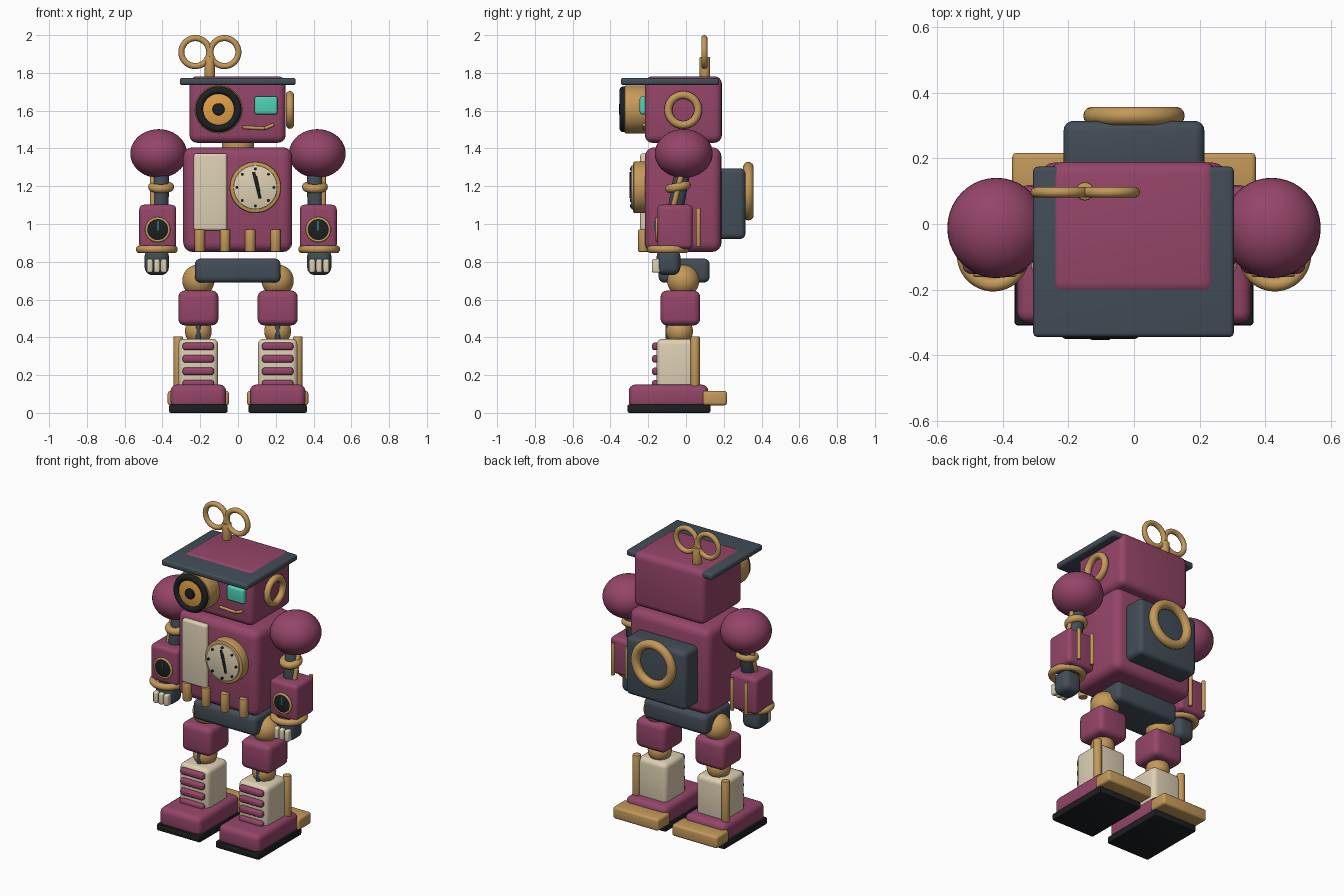
import bpy, bmesh, math
from mathutils import Vector, Matrix

if "Cube" in bpy.data.objects:
    bpy.data.objects.remove(bpy.data.objects["Cube"])


def mat(name, r, g, b):
    m = bpy.data.materials.new(name)
    m.diffuse_color = (r, g, b, 1)
    m.use_nodes = True
    m.node_tree.nodes["Principled BSDF"].inputs["Base Color"].default_value = m.diffuse_color
    return m


RED = mat("crimson", 0.30, 0.06, 0.14)
GOLD = mat("brass", 0.55, 0.32, 0.10)
CREAM = mat("cream", 0.73, 0.63, 0.45)
SLATE = mat("slate", 0.055, 0.075, 0.095)
BLACK = mat("black", 0.012, 0.014, 0.016)
TEAL = mat("teal", 0.08, 0.64, 0.46)
AMBER = mat("amber", 0.75, 0.35, 0.06)


def finish(name, bm, m):
    bmesh.ops.recalc_face_normals(bm, faces=bm.faces[:])
    me = bpy.data.meshes.new(name)
    bm.to_mesh(me)
    bm.free()
    ob = bpy.data.objects.new(name, me)
    bpy.context.collection.objects.link(ob)
    me.materials.append(m)
    bpy.ops.object.select_all(action='DESELECT')
    ob.select_set(True)
    bpy.context.view_layer.objects.active = ob
    bpy.ops.object.shade_smooth_by_angle(angle=math.radians(40))
    return ob


def box(name, x, y, z, m, bevel=0.02, seg=4):
    """Rounded box from (min, max) ranges."""
    bm = bmesh.new()
    bmesh.ops.create_cube(bm, size=1)
    for v in bm.verts:
        v.co = Vector([(r[0] + r[1]) / 2 + c * (r[1] - r[0]) for r, c in zip((x, y, z), v.co)])
    if bevel:
        bmesh.ops.bevel(bm, geom=bm.edges[:], offset=bevel, segments=seg, profile=0.5, affect='EDGES')
    return finish(name, bm, m)


def rod(name, a, b, r, m, bevel=0.006, n=32):
    """Cylinder from point a to point b with softened rims."""
    a, b = Vector(a), Vector(b)
    d = b - a
    bm = bmesh.new()
    bmesh.ops.create_cone(bm, cap_ends=True, segments=n, radius1=r, radius2=r, depth=d.length)
    if bevel:
        rims = [e for e in bm.edges if abs(e.verts[0].co.z - e.verts[1].co.z) < 1e-5]
        bmesh.ops.bevel(bm, geom=rims, offset=bevel, segments=2, profile=0.5, affect='EDGES')
    q = Vector((0, 0, 1)).rotation_difference(d)
    bm.transform(Matrix.Translation((a + b) / 2) @ q.to_matrix().to_4x4())
    return finish(name, bm, m)


def ball(name, c, r, m):
    bm = bmesh.new()
    bmesh.ops.create_uvsphere(bm, u_segments=40, v_segments=24, radius=1)
    bm.transform(Matrix.Translation(c) @ Matrix.Diagonal((*r, 1)))
    return finish(name, bm, m)


def ring(name, c, axis, R, r, m, n=48, k=14):
    """Torus around the given axis."""
    bm = bmesh.new()
    rows = []
    for i in range(n):
        t = 2 * math.pi * i / n
        rows.append([bm.verts.new(((R + r * math.cos(p)) * math.cos(t), (R + r * math.cos(p)) * math.sin(t),
                                   r * math.sin(p))) for p in [2 * math.pi * j / k for j in range(k)]])
    for i in range(n):
        A, B = rows[i], rows[(i + 1) % n]
        for j in range(k):
            bm.faces.new((A[j], B[j], B[(j + 1) % k], A[(j + 1) % k]))
    q = Vector((0, 0, 1)).rotation_difference(Vector(axis))
    bm.transform(Matrix.Translation(c) @ q.to_matrix().to_4x4())
    return finish(name, bm, m)


def span(c, h):
    return (c - h, c + h)


# Head and flat cap
box("head", (-0.257, 0.252), (-0.218, 0.19), (1.43, 1.782), RED, 0.04)
box("cap", (-0.308, 0.305), (-0.345, 0.175), (1.735, 1.774), SLATE, 0.014)
rod("neck", (0, -0.015, 1.38), (0, -0.015, 1.46), 0.085, GOLD)

# Winding key
rod("key_stem", (-0.15, 0.1, 1.76), (-0.15, 0.1, 1.885), 0.028, GOLD)
for s, side in ((-1, "left"), (1, "right")):
    ring("key_loop_" + side, (-0.149 + s * 0.077, 0.097, 1.91), (0, 1, 0), 0.074, 0.016, GOLD)

# Round lens eye
ex, ez = -0.103, 1.607
rod("lens_barrel", (ex, -0.2, ez), (ex, -0.325, ez), 0.127, GOLD, n=48)
ring("lens_rim", (ex, -0.332, ez), (0, 1, 0), 0.101, 0.02, BLACK)
rod("lens_glass", (ex, -0.3, ez), (ex, -0.338, ez), 0.09, AMBER, n=48)
rod("pupil", (ex, -0.33, ez), (ex, -0.354, ez), 0.032, BLACK)

# Square eye, mouth, ear
box("square_eye", (0.087, 0.21), (-0.245, -0.2), (1.58, 1.676), TEAL, 0.014)
mouth = [(0.025, -0.222, 1.512), (0.14, -0.222, 1.506), (0.19, -0.222, 1.526)]
for i in range(2):
    rod("mouth_%d" % i, mouth[i], mouth[i + 1], 0.009, GOLD, 0.003, 12)
ring("ear", (0.275, -0.015, 1.604), (1, 0, 0), 0.079, 0.021, GOLD)

# Torso with front panel and pipes
box("torso", (-0.29, 0.287), (-0.218, 0.188), (0.852, 1.406), RED, 0.05)
box("chest_panel", (-0.235, -0.057), (-0.243, -0.2), (0.965, 1.374), CREAM, 0.015)
for i in range(4):
    x = -0.203 + i * 0.134
    rod("pipe_%d" % i, (x, -0.226, 0.852), (x, -0.226, 0.972), 0.027, GOLD)

# Clock
cx, cz = 0.092, 1.194
rod("clock_case", (cx, -0.2, cz), (cx, -0.28, cz), 0.137, GOLD, 0.012, 48)
rod("clock_face", (cx, -0.25, cz), (cx, -0.29, cz), 0.116, CREAM, 0.004, 48)
for i in range(8):
    t = i * math.pi / 4
    p = (cx + 0.098 * math.sin(t), cz + 0.098 * math.cos(t))
    rod("clock_mark_%d" % i, (p[0], -0.28, p[1]), (p[0], -0.297, p[1]), 0.008, BLACK, 0, 12)
rod("clock_hand_long", (0.082, -0.292, 1.275), (0.117, -0.292, 1.135), 0.007, BLACK, 0.002, 12)
rod("clock_hand_short", (0.092, -0.292, 1.254), (0.11, -0.292, 1.17), 0.008, BLACK, 0.002, 12)

# Backpack
box("backpack", (-0.215, 0.215), (0.15, 0.315), (0.92, 1.295), SLATE, 0.03)
ring("backpack_ring", (0, 0.33, 1.174), (0, 1, 0), 0.127, 0.028, GOLD)

# Pelvis
box("pelvis", (-0.228, 0.225), (-0.145, 0.125), (0.69, 0.817), SLATE, 0.03)

for s, side in ((-1, "left_"), (1, "right_")):
    # Leg
    lx = s * 0.21
    ball(side + "hip", (lx, -0.015, 0.70), (0.085,) * 3, GOLD)
    box(side + "thigh", span(lx, 0.106), (-0.135, 0.075), (0.463, 0.648), RED, 0.035)
    ball(side + "knee", (lx, -0.034, 0.432), (0.071,) * 3, GOLD)
    rod(side + "knee_pin", (lx, -0.094, 0.36), (lx, -0.094, 0.5), 0.014, SLATE, 0.003, 16)
    box(side + "shin", span(lx, 0.105), (-0.155, 0.055), (0.12, 0.392), CREAM, 0.03)
    for i in range(4):
        box(side + "shin_rib_%d" % i, span(lx, 0.083), (-0.18, -0.14), span(0.352 - i * 0.066, 0.02), RED, 0.014, 3)
    rod(side + "calf_rod", (s * 0.317, 0.048, 0.1), (s * 0.317, 0.048, 0.405), 0.025, GOLD)
    box(side + "foot", span(lx, 0.147), (-0.303, 0.118), (0.025, 0.15), RED, 0.035)
    box(side + "sole", span(lx, 0.155), (-0.31, 0.13), (0, 0.045), BLACK, 0.01, 2)
    box(side + "heel", span(lx, 0.162), (0.09, 0.217), (0.04, 0.116), GOLD, 0.014, 3)

    # Upper arm
    ax = s * 0.425
    ball(side + "shoulder", (s * 0.42, -0.012, 1.373), (0.15, 0.153, 0.129), RED)
    rod(side + "upper_arm", (s * 0.405, -0.015, 1.3), (s * 0.41, -0.055, 1.08), 0.042, SLATE)
    rod(side + "arm_piston", (s * 0.45, -0.02, 1.28), (s * 0.45, -0.07, 1.08), 0.015, GOLD, 0.003, 16)
    ring(side + "arm_clamp", (s * 0.407, -0.042, 1.196), (0, -0.2, 1), 0.046, 0.023, GOLD)

    # Forearm with dial and back rods
    box(side + "forearm", span(ax, 0.098), (-0.152, 0.035), (0.868, 1.102), RED, 0.025)
    rod(side + "dial_face", (ax, -0.13, 0.97), (ax, -0.16, 0.97), 0.058, BLACK, 0.003)
    ring(side + "dial_rim", (ax, -0.154, 0.97), (0, 1, 0), 0.059, 0.008, GOLD, 40, 10)
    rod(side + "dial_hand", (ax, -0.162, 0.965), (ax, -0.162, 1.015), 0.004, TEAL, 0, 8)
    for k in (-1, 1):
        rod(side + "forearm_rod_%d" % k, (ax + k * 0.05, 0.066, 0.88), (ax + k * 0.05, 0.066, 1.085),
            0.012, GOLD, 0.003, 16)

    # Cuff and hand
    hx = s * 0.43
    ring(side + "cuff", (hx, -0.095, 0.866), (0, 0, 1), 0.09, 0.021, GOLD)
    box(side + "hand", span(hx, 0.064), (-0.155, -0.03), (0.73, 0.87), SLATE, 0.04, 5)
    for k in (-1, 0, 1):
        box(side + "finger_%d" % k, span(hx + k * 0.037, 0.016), (-0.18, -0.135), (0.742, 0.815), CREAM, 0.01, 3)
